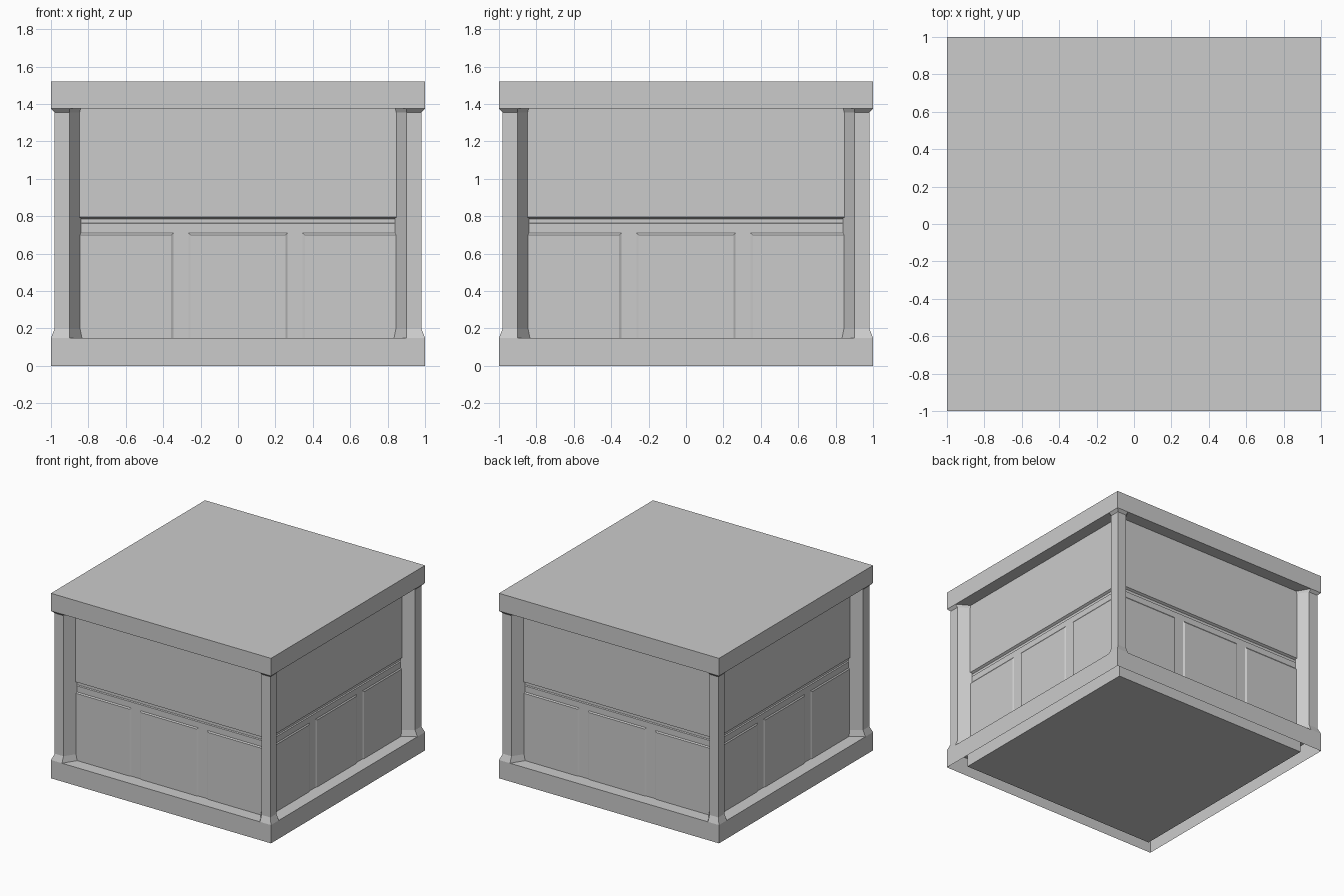
import bpy, bmesh
from math import pi
from mathutils import Matrix

if "Cube" in bpy.data.objects:
    bpy.data.objects.remove(bpy.data.objects["Cube"])


def finish(name, bm):
    bmesh.ops.recalc_face_normals(bm, faces=bm.faces)
    mesh = bpy.data.meshes.new(name)
    bm.to_mesh(mesh)
    bm.free()
    obj = bpy.data.objects.new(name, mesh)
    bpy.context.collection.objects.link(obj)
    return obj


def loft(name, rings, cap_start=True, cap_end=True, turn=0):
    """Skin a list of equal-length closed point rings."""
    bm = bmesh.new()
    loops = [[bm.verts.new(p) for p in ring] for ring in rings]
    n = len(loops[0])
    for a, b in zip(loops, loops[1:]):
        for i in range(n):
            j = (i + 1) % n
            bm.faces.new((a[i], a[j], b[j], b[i]))
    if cap_start:
        bm.faces.new(loops[0])
    if cap_end:
        bm.faces.new(loops[-1])
    bmesh.ops.rotate(bm, verts=bm.verts, matrix=Matrix.Rotation(turn * pi / 2, 3, 'Z'))
    return finish(name, bm)


def square(h, z):
    return [(-h, -h, z), (h, -h, z), (h, h, z), (-h, h, z)]


# Hollow base skirt, open underneath, with a flat ledge on top
loft("base_skirt", [square(1, 0), square(1, 0.15), square(0.89, 0.15)], False, False)

# Walls: lower part, groove, then slightly overhanging upper part
wall_profile = [(0.89, 0), (0.89, 0.76), (0.882, 0.765), (0.882, 0.785),
                (0.90, 0.795), (0.90, 1.38)]
loft("walls", [square(h, z) for h, z in wall_profile])

# Top slab
loft("top_slab", [square(1, 1.375), square(1, 1.52)])


# Corner posts, flared at both ends
def post_section(outer, inner, z):
    w = 0.89
    return [(outer, outer, z), (0.9, outer, z), (inner, w, z),
            (w, w - 0.02, z), (w, inner, z), (outer, 0.9, z)]


post_levels = [(1.0, 0.83, 0.15), (0.98, 0.84, 0.2),
               (0.98, 0.84, 1.355), (1.0, 0.835, 1.375)]


# Shallow raised panels on the lower wall
def panel_ring(x0, x1, y, top):
    return [(x0, y, 0.14), (x1, y, 0.14), (x1, y, top), (x0, y, top)]


panel_spans = [(-0.87, -0.345), (-0.265, 0.265), (0.345, 0.87)]

for side in range(4):
    loft(f"corner_post_{side + 1}", [post_section(*lv) for lv in post_levels], turn=side)
    for k, (x0, x1) in enumerate(panel_spans):
        loft(f"wall_panel_{side + 1}_{k + 1}",
             [panel_ring(x0, x1, -0.885, 0.712),
              panel_ring(x0, x1, -0.89, 0.71),
              panel_ring(x0 + 0.012, x1 - 0.012, -0.897, 0.70)], turn=side)
